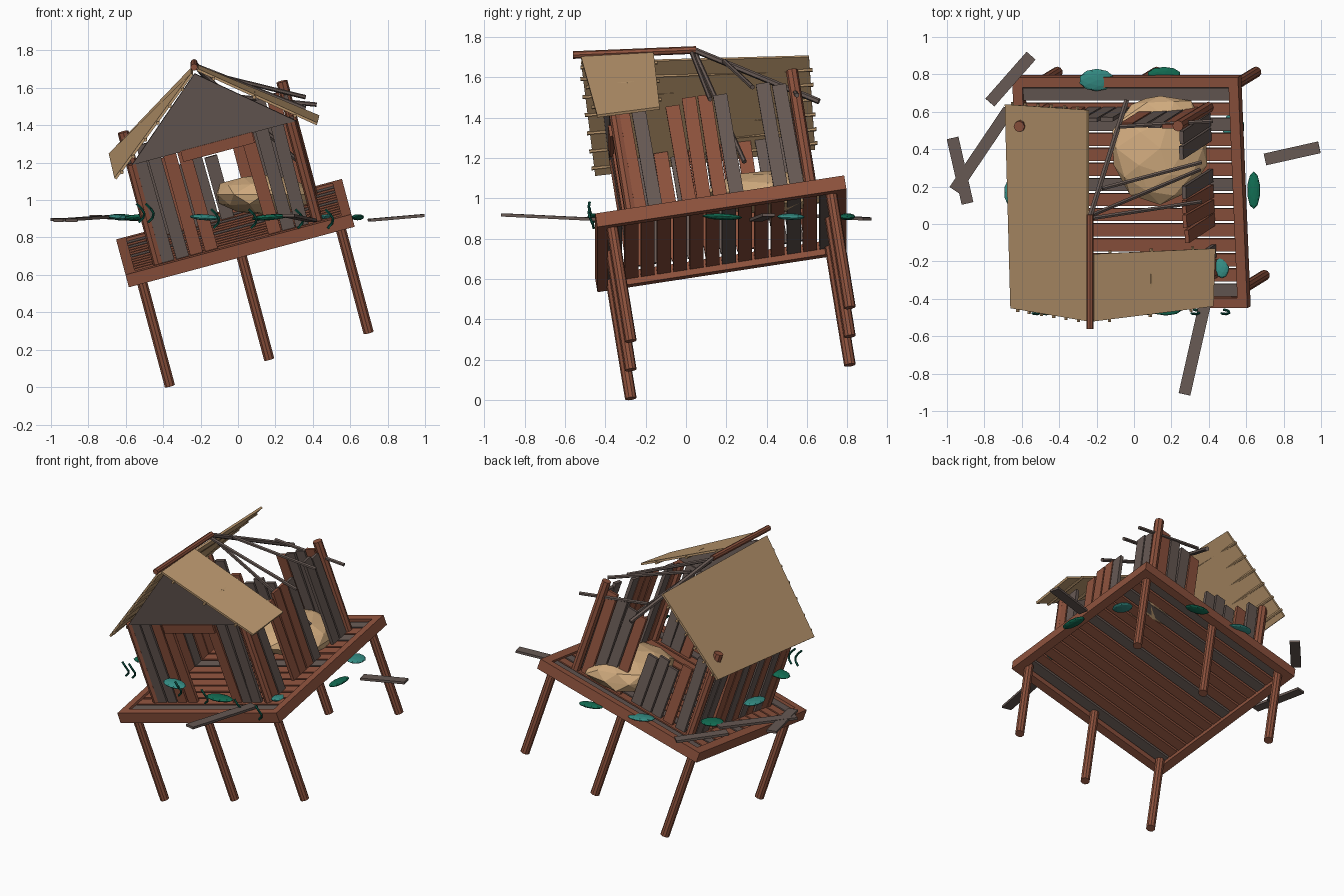
import bpy, bmesh, math, random
from mathutils import Matrix, Vector, Euler

if "Cube" in bpy.data.objects:
    bpy.data.objects.remove(bpy.data.objects["Cube"])

random.seed(4)

def material(name, rgb):
    m = bpy.data.materials.new(name)
    m.diffuse_color = (*rgb, 1)
    m.use_nodes = True
    m.node_tree.nodes["Principled BSDF"].inputs["Base Color"].default_value = m.diffuse_color
    return m

BROWN = material("red brown wood", (0.27, 0.085, 0.047))
GREY = material("weathered grey wood", (0.135, 0.10, 0.088))
TAN = material("tan roofing", (0.50, 0.315, 0.158))
SAND = material("sand rock", (0.64, 0.41, 0.21))
TEAL = material("teal leaf", (0.035, 0.27, 0.235))
GREEN = material("green leaf", (0.006, 0.15, 0.085))
DARK = material("dark green weed", (0.004, 0.09, 0.06))

# tilted frame of the hut, origin at the underside of the deck
HUT = Matrix.Translation((-0.005, 0.178, 0.79)) @ Euler((math.radians(9), math.radians(-15), 0)).to_matrix().to_4x4()
WORLD = Matrix.Identity(4)

def finish(name, bm, mat, frame=WORLD):
    bmesh.ops.recalc_face_normals(bm, faces=bm.faces)
    me = bpy.data.meshes.new(name)
    bm.to_mesh(me)
    bm.free()
    me.materials.append(mat)
    ob = bpy.data.objects.new(name, me)
    ob.matrix_world = frame
    bpy.context.collection.objects.link(ob)

def box(bm, lo, hi, rot=WORLD):
    lo, hi = Vector(lo), Vector(hi)
    c = (lo + hi) / 2
    bmesh.ops.create_cube(bm, size=1, matrix=Matrix.Translation(c) @ rot @ Matrix.Diagonal((*(hi - lo), 1)))

def rod(bm, a, b, r, sides=8):
    a, b = Vector(a), Vector(b)
    d = b - a
    m = Matrix.Translation((a + b) / 2) @ d.to_track_quat('Z', 'Y').to_matrix().to_4x4()
    bmesh.ops.create_cone(bm, cap_ends=True, segments=sides, radius1=r, radius2=r, depth=d.length, matrix=m)

def slab(bm, pts, t):
    # thin plate from a loop of corner points, thickened along its normal
    pts = [Vector(p) for p in pts]
    n = (pts[1] - pts[0]).cross(pts[2] - pts[0]).normalized() * t
    a = [bm.verts.new(p) for p in pts]
    b = [bm.verts.new(p - n) for p in pts]
    bm.faces.new(a)
    bm.faces.new(b[::-1])
    for i in range(len(pts)):
        j = (i + 1) % len(pts)
        bm.faces.new((a[i], b[i], b[j], a[j]))

# deck frame
bm = bmesh.new()
for s in (-1, 1):
    box(bm, (-0.625, s * 0.598 - 0.027, 0), (0.625, s * 0.598 + 0.027, 0.07))
    box(bm, (s * 0.598 - 0.027, -0.571, 0), (s * 0.598 + 0.027, 0.571, 0.07))
finish("deck_frame", bm, BROWN, HUT)

# deck boards
brown, grey = bmesh.new(), bmesh.new()
pitch = 1.142 / 14
for i in range(14):
    y = -0.571 + pitch * (i + 0.5)
    box(grey if i in (0, 7, 11, 13) else brown, (-0.58, y - 0.034, 0.03), (0.58, y + 0.034, 0.055))
finish("deck_boards_brown", brown, BROWN, HUT)
finish("deck_boards_grey", grey, GREY, HUT)

# stilts
bm = bmesh.new()
for x in (-0.55, 0, 0.55):
    for y in (-0.55, 0.55):
        rod(bm, (x, y, -0.585), (x, y, 0.03), 0.029, 10)
finish("stilts", bm, BROWN, HUT)

# wall boards: (position along the wall, height, is grey)
FRONT = [(-0.39, 0.62, 1), (-0.31, 0.62, 1), (-0.23, 0.62, 0), (-0.15, 0.62, 0),
         (0.20, 0.62, 0), (0.28, 0.62, 1), (0.36, 0.62, 1)]
BACK = [(0.38, 0.64, 0), (0.30, 0.63, 1), (0.22, 0.61, 1), (0.14, 0.60, 0),
        (-0.02, 0.40, 1), (-0.10, 0.43, 1), (-0.18, 0.40, 1), (-0.27, 0.46, 0), (-0.36, 0.56, 1)]
RIGHT = [(-0.40, 0.61, 0), (-0.32, 0.61, 1), (-0.15, 0.60, 0), (-0.07, 0.63, 0),
         (0.01, 0.63, 0), (0.09, 0.62, 1), (0.31, 0.645, 1), (0.39, 0.625, 1)]
LEFT = [(-0.38, 0.60, 0), (-0.30, 0.60, 1), (-0.21, 0.61, 0), (-0.13, 0.58, 1),
        (-0.04, 0.60, 0), (0.04, 0.58, 1), (0.12, 0.61, 0), (0.20, 0.62, 0),
        (0.30, 0.60, 1), (0.38, 0.60, 1)]

def wall(name, boards, along_x, off):
    brown, grey = bmesh.new(), bmesh.new()
    for p, h, g in boards:
        w, t = 0.035, 0.011
        lo, hi = (p - w, off - t, 0.055), (p + w, off + t, h)
        if not along_x:
            lo, hi = (off - t, p - w, 0.055), (off + t, p + w, h)
        rot = Matrix.Rotation(random.uniform(-0.02, 0.02), 4, 'Y' if along_x else 'X')
        box(grey if g else brown, lo, hi, rot)
    finish(name + "_wall_brown", brown, BROWN, HUT)
    finish(name + "_wall_grey", grey, GREY, HUT)

wall("front", FRONT, True, -0.45)
wall("back", BACK, True, 0.45)
wall("right", RIGHT, False, 0.45)
wall("left", LEFT, False, -0.45)

# corner posts and door lintel
bm = bmesh.new()
for x, y, h in ((-0.44, -0.44, 0.61), (0.44, -0.44, 0.61), (0.45, 0.46, 0.69), (-0.44, 0.45, 0.65)):
    rod(bm, (x, y, 0.05), (x, y, h), 0.03)
finish("corner_posts", bm, BROWN, HUT)
bm = bmesh.new()
box(bm, (-0.17, -0.475, 0.555), (0.225, -0.455, 0.615))
finish("door_lintel", bm, BROWN, HUT)

# front gable
bm = bmesh.new()
slab(bm, [(-0.44, -0.47, 0.61), (0.47, -0.47, 0.61), (0.01, -0.47, 1.0)], 0.02)
finish("front_gable", bm, GREY, HUT)

# roof panels with battens parallel to the ridge
def roof(name, top_a, top_b, low_b, low_a, rows):
    ta, tb, lb, la = map(Vector, (top_a, top_b, low_b, low_a))
    bm = bmesh.new()
    slab(bm, [ta, tb, lb, la], 0.014)
    finish(name + "_panel", bm, TAN)
    bm = bmesh.new()
    for u in rows:
        a, b = ta.lerp(la, u), tb.lerp(lb, u)
        d = (b - a).normalized() * 0.014
        rod(bm, a - d, b + d, 0.010, 6)
    finish(name + "_battens", bm, TAN)

roof("left_roof", (-0.24, 0.61, 1.70), (-0.24, -0.52, 1.67), (-0.65, -0.45, 1.11), (-0.68, 0.64, 1.24),
     (0.14, 0.3, 0.46, 0.62, 0.78, 0.93))
roof("right_roof", (-0.22, -0.52, 1.69), (-0.22, -0.16, 1.71), (0.43, -0.13, 1.44), (0.42, -0.44, 1.40),
     (0.14, 0.48, 0.82))

# snapped ridge beam and loose rafters
bm = bmesh.new()
rod(bm, (-0.235, -0.56, 1.71), (-0.235, 0.05, 1.735), 0.019)
finish("ridge_beam", bm, BROWN)
bm = bmesh.new()
rod(bm, (-0.235, 0.04, 1.735), (-0.04, 0.66, 1.48), 0.015, 6)
for a, b in (((-0.23, 0.03, 1.72), (0.36, 0.12, 1.49)),
             ((-0.22, 0.05, 1.71), (0.35, 0.29, 1.18)),
             ((-0.17, 0.19, 1.68), (0.36, 0.33, 1.55)),
             ((-0.08, 0.52, 1.56), (0.42, 0.55, 1.51))):
    rod(bm, a, b, 0.012, 6)
finish("broken_rafters", bm, GREY)

# boulder inside the hut
bm = bmesh.new()
bmesh.ops.create_icosphere(bm, subdivisions=2, radius=1)
for v in bm.verts:
    v.co *= random.uniform(0.92, 1.06)
    v.co = Vector((0.14 + v.co.x * 0.27, 0.405 + v.co.y * 0.30, 1.03 + v.co.z * 0.11))
finish("boulder", bm, SAND)

# drifting planks
bm = bmesh.new()
for x0, y0, z0, x1, y1, z1 in ((-0.77, 0.65, 0.92, -0.55, 0.90, 0.905), (-0.96, 0.18, 0.90, -0.67, 0.61, 0.92),
                               (-0.97, 0.46, 0.905, -0.89, 0.11, 0.90), (0.70, 0.345, 0.90, 0.99, 0.41, 0.925),
                               (0.27, -0.91, 0.925, 0.39, -0.38, 0.90)):
    a, b = Vector((x0, y0, z0)), Vector((x1, y1, z1))
    d = b - a
    side = d.cross(Vector((0, 0, 1))).normalized() * 0.032
    slab(bm, [a + side, b + side, b - side, a - side], 0.016)
finish("drifting_planks", bm, GREY)

# floating leaves: x, y, half length, half width
def leaves(name, mat, spots):
    bm = bmesh.new()
    for x, y, rx, ry in spots:
        m = Matrix.Translation((x, y, 0.908)) @ Euler((random.uniform(-.1, .1), random.uniform(-.1, .1), 0)).to_matrix().to_4x4()
        bmesh.ops.create_icosphere(bm, subdivisions=2, radius=1, matrix=m @ Matrix.Diagonal((rx, ry, 0.016, 1)))
    finish(name, bm, mat)

leaves("teal_leaves", TEAL, [(-0.2, 0.77, 0.095, 0.06), (-0.64, 0.17, 0.055, 0.09), (0.47, -0.23, 0.04, 0.06),
                             (-0.18, -0.43, 0.08, 0.05), (0.53, 0.52, 0.06, 0.07)])
leaves("green_leaves", GREEN, [(0.16, 0.80, 0.09, 0.04), (0.64, 0.18, 0.035, 0.10), (0.17, -0.44, 0.10, 0.05),
                               (-0.6, 0.57, 0.08, 0.06), (-0.54, -0.25, 0.07, 0.05)])

# curled weed strands along the front
bm = bmesh.new()
for x in (-0.53, -0.48, -0.13, 0.07, 0.32, 0.48):
    pts = [Vector((x + 0.03 * math.sin(k * 0.9), -0.47 + 0.012 * math.cos(k), 0.88 + 0.025 * k)) for k in range(5)]
    if x > -0.4:
        for p in pts:
            p.z -= 0.03
    for a, b in zip(pts, pts[1:]):
        rod(bm, a, b, 0.007, 5)
finish("weed_strands", bm, DARK)
